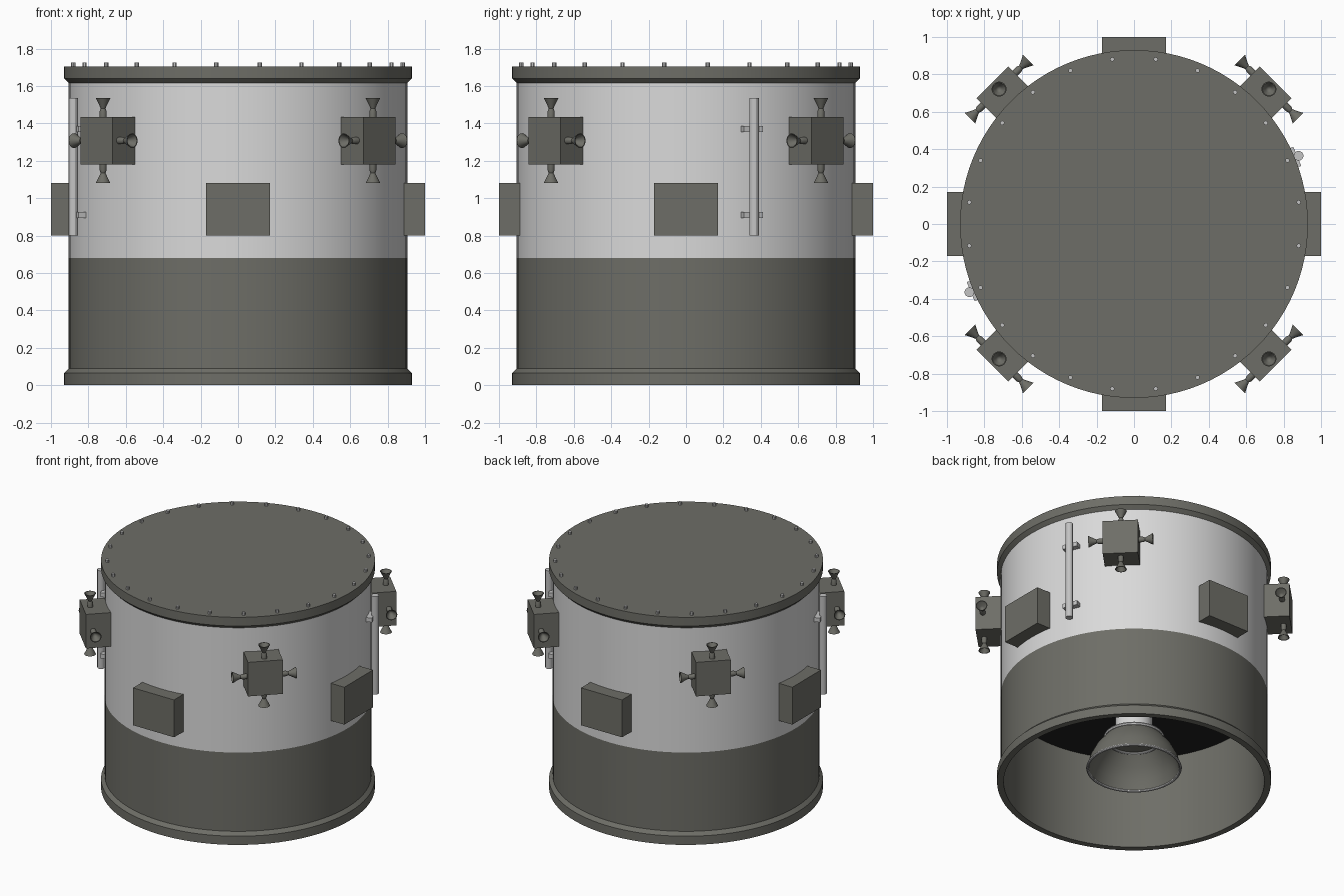
import bpy, bmesh, math
from mathutils import Matrix, Vector

if "Cube" in bpy.data.objects:
    bpy.data.objects.remove(bpy.data.objects["Cube"], do_unlink=True)


def material(name, rgb):
    m = bpy.data.materials.new(name)
    m.use_nodes = True
    m.diffuse_color = (*rgb, 1)
    m.node_tree.nodes["Principled BSDF"].inputs["Base Color"].default_value = (*rgb, 1)
    return m


DARK = material("dark grey", (0.155, 0.155, 0.135))
WHITE = material("white paint", (0.7, 0.7, 0.7))
METAL = material("light metal", (0.55, 0.55, 0.55))
BLACK = material("black", (0.015, 0.015, 0.015))


def finish(bm, name, mats, matrix=Matrix()):
    bmesh.ops.recalc_face_normals(bm, faces=bm.faces)
    mesh = bpy.data.meshes.new(name)
    bm.to_mesh(mesh)
    bm.free()
    for m in mats:
        mesh.materials.append(m)
    ob = bpy.data.objects.new(name, mesh)
    bpy.context.collection.objects.link(ob)
    ob.matrix_world = matrix
    bpy.ops.object.select_all(action='DESELECT')
    ob.select_set(True)
    bpy.context.view_layer.objects.active = ob
    bpy.ops.object.shade_smooth_by_angle(angle=math.radians(30))
    return ob


def lathe(name, profile, mats, sides, matrix=Matrix(), rule=None):
    """Spin a (radius, height) profile around z."""
    bm = bmesh.new()
    verts = [bm.verts.new((r, 0, z)) for r, z in profile]
    edges = [bm.edges.new(pair) for pair in zip(verts, verts[1:])]
    bmesh.ops.spin(bm, geom=verts + edges, axis=(0, 0, 1), cent=(0, 0, 0),
                   angle=math.tau, steps=sides, use_merge=True)
    bmesh.ops.remove_doubles(bm, verts=bm.verts, dist=0.0005)
    if rule:
        for f in bm.faces:
            f.material_index = rule(f)
    return finish(bm, name, mats, matrix)


def box(name, low, high, mat, matrix):
    bm = bmesh.new()
    bmesh.ops.create_cube(bm, size=1)
    low, high = Vector(low), Vector(high)
    for v in bm.verts:
        v.co = Vector((v.co[i] * (high[i] - low[i]) + (low[i] + high[i]) / 2 for i in range(3)))
    return finish(bm, name, [mat], matrix)


def turn(degrees):
    return Matrix.Rotation(math.radians(degrees), 4, 'Z')


# Hull: outer skin, end flanges, hollow lower bay and its black bulkhead
TOP, SPLIT, BULKHEAD, SKIN, FLANGE = 1.705, 0.68, 0.69, 0.905, 0.93


def hull_colour(f):
    c = f.calc_center_median()
    inside = max(v.co.xy.length for v in f.verts) < SKIN - 0.01
    if inside and abs(c.z - BULKHEAD) < 0.01:
        return 2
    return 1 if not inside and SPLIT < c.z < 1.61 else 0


lathe("hull", [(0, TOP), (FLANGE, TOP), (FLANGE, 1.64), (SKIN, 1.615), (SKIN, SPLIT),
               (SKIN, 0.09), (FLANGE, 0.065), (FLANGE, 0), (0.885, 0),
               (0.885, BULKHEAD), (0, BULKHEAD)],
      [DARK, WHITE, BLACK], 96, rule=hull_colour)

# Lid bolts
for i in range(24):
    lathe("lid_bolt", [(0, 0), (0.012, 0), (0.012, 0.025), (0, 0.025)], [METAL], 8,
          turn(7.5 + 15 * i) @ Matrix.Translation((0.888, 0, 1.7)))

# Main engine: bell, light rings and neck
lathe("engine_bell", [(0.32, 0.11), (0.3, 0.18), (0.26, 0.26), (0.19, 0.345), (0, 0.39),
                      (0, 0.36), (0.175, 0.335), (0.245, 0.255), (0.285, 0.18),
                      (0.308, 0.11), (0.32, 0.11)], [DARK], 64)


def ring(name, radius, height, thick):
    points = [(radius + thick * math.cos(a * math.tau / 8),
               height + thick * math.sin(a * math.tau / 8)) for a in range(9)]
    lathe(name, points, [METAL], 64)


ring("bell_lip", 0.315, 0.11, 0.01)
ring("bell_collar", 0.193, 0.345, 0.014)
ring("bell_inner_ring", 0.178, 0.325, 0.008)
lathe("engine_neck", [(0, 0.36), (0.15, 0.36), (0.125, 0.42), (0.125, BULKHEAD), (0, BULKHEAD)],
      [WHITE], 48)

# Equipment boxes on the four sides
for a in range(0, 360, 90):
    box("equipment_box", (0.86, -0.17, 0.8), (1.0, 0.17, 1.08), DARK, turn(a))

# Thruster blocks on the diagonals, each with four nozzles
nozzle = [(0, -0.01), (0.019, -0.01), (0.019, 0.03), (0.013, 0.045), (0.022, 0.065),
          (0.04, 0.1), (0.035, 0.1), (0.017, 0.065), (0, 0.05)]
for a in range(45, 360, 90):
    box("thruster_block", (0.86, -0.12, 1.18), (1.07, 0.12, 1.435), DARK, turn(a))
    hub = turn(a) @ Matrix.Translation((1.02, 0, 1.3075))
    for k in range(4):
        reach = 0.12 if k % 2 else 0.1275
        spin = Matrix.Rotation(k * math.pi / 2, 4, 'X')
        lathe("thruster_nozzle", nozzle, [DARK], 20,
              hub @ spin @ Matrix.Translation((0, 0, reach)))

# Two upright rails with their brackets
for a in (22.5, 202.5):
    lathe("rail", [(0, 0.8), (0.026, 0.8), (0.026, 1.535), (0, 1.535)], [METAL], 12,
          turn(a) @ Matrix.Translation((0.953, 0, 0)))
    for z in (0.91, 1.37):
        box("rail_bracket", (0.89, -0.055, z - 0.016), (0.945, 0.055, z + 0.016), METAL, turn(a))
